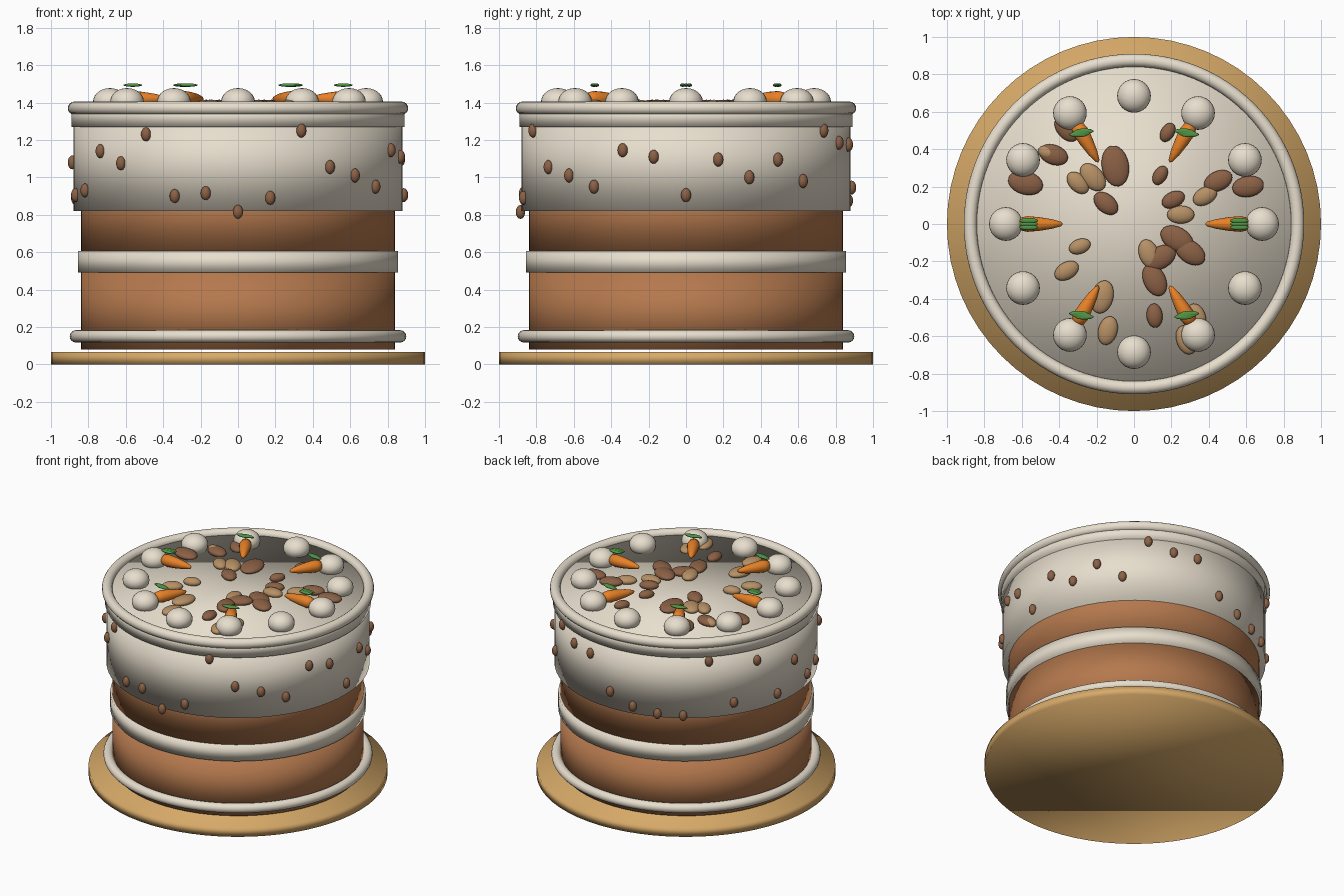
import bpy
import bmesh
from math import sin, cos, pi, radians
from mathutils import Matrix

default = bpy.data.objects.get("Cube")
if default:
    bpy.data.objects.remove(default, do_unlink=True)


def material(name, r, g, b):
    mat = bpy.data.materials.new(name)
    mat.use_nodes = True
    mat.diffuse_color = (r, g, b, 1)
    mat.node_tree.nodes["Principled BSDF"].inputs["Base Color"].default_value = (r, g, b, 1)
    return mat


frosting = material("cream_frosting", 0.80, 0.73, 0.61)
sponge = material("brown_sponge", 0.46, 0.19, 0.075)
gold = material("gold_board", 0.68, 0.40, 0.14)
walnut = material("dark_walnut", 0.26, 0.12, 0.06)
pecan = material("tan_pecan", 0.47, 0.28, 0.13)
orange = material("carrot_orange", 0.80, 0.22, 0.02)
green = material("leaf_green", 0.08, 0.30, 0.06)


def finish_mesh(bm, name, mat):
    """Turn a bmesh into a smooth mesh of one colour."""
    mesh = bpy.data.meshes.new(name)
    bm.to_mesh(mesh)
    bm.free()
    mesh.materials.append(mat)
    mesh.shade_smooth()
    return mesh


def place(name, mesh, location, scale=(1, 1, 1), turn=0):
    obj = bpy.data.objects.new(name, mesh)
    obj.location = location
    obj.scale = scale
    obj.rotation_euler.z = turn
    bpy.context.collection.objects.link(obj)
    return obj


def cylinder(name, mat, radius, bottom, top):
    bm = bmesh.new()
    bmesh.ops.create_cone(bm, cap_ends=True, segments=64, radius1=radius,
                          radius2=radius, depth=top - bottom)
    place(name, finish_mesh(bm, name, mat), (0, 0, (bottom + top) / 2))


def ring(name, mat, radius, thickness, height):
    bpy.ops.mesh.primitive_torus_add(major_radius=radius, minor_radius=thickness,
                                     major_segments=96, minor_segments=16,
                                     location=(0, 0, height))
    obj = bpy.context.object
    obj.name = name
    obj.data.materials.append(mat)
    obj.data.shade_smooth()


def ball_mesh(name, mat):
    bm = bmesh.new()
    bmesh.ops.create_uvsphere(bm, u_segments=24, v_segments=14, radius=1)
    return finish_mesh(bm, name, mat)


def carrot_mesh():
    """Spin a tapered outline around its long axis, tip pointing inward."""
    outline = [(0.38, 0), (0.39, 0.012), (0.44, 0.026), (0.51, 0.037),
               (0.57, 0.042), (0.605, 0.034), (0.62, 0)]
    bm = bmesh.new()
    verts = [bm.verts.new((along, 0, out)) for along, out in outline]
    edges = [bm.edges.new(pair) for pair in zip(verts, verts[1:])]
    bmesh.ops.spin(bm, geom=verts + edges, cent=(0, 0, 0), axis=(1, 0, 0),
                   angle=2 * pi, steps=16)
    bmesh.ops.remove_doubles(bm, verts=bm.verts, dist=0.0005)
    bmesh.ops.recalc_face_normals(bm, faces=bm.faces)
    return finish_mesh(bm, "carrot", orange)


# Board, sponge layers and frosting
cylinder("cake_board", gold, 1.0, 0, 0.065)
cylinder("lower_sponge", sponge, 0.84, 0.08, 0.49)
cylinder("cream_filling", frosting, 0.855, 0.49, 0.605)
cylinder("upper_sponge", sponge, 0.84, 0.605, 1.015)
cylinder("side_frosting", frosting, 0.88, 0.82, 1.33)
cylinder("top_frosting", frosting, 0.89, 1.27, 1.37)
ring("top_piped_rim", frosting, 0.875, 0.035, 1.37)
ring("base_piped_rim", frosting, 0.867, 0.033, 0.15)

# Ring of frosting dollops
dollop = ball_mesh("dollop", frosting)
for i in range(12):
    turn = i * pi / 6
    place("frosting_dollop", dollop, (0.685 * cos(turn), 0.685 * sin(turn), 1.405),
          (0.09, 0.09, 0.072))

# Carrots, each with three small leaves across its wide end
carrot = carrot_mesh()
leaf = ball_mesh("leaf", green)
for i in range(6):
    turn = i * pi / 3
    place("carrot", carrot, (0, 0, 1.42), turn=turn)
    spin = Matrix.Rotation(turn, 3, "Z")
    for side in (-1, 0, 1):
        x, y, z = spin @ Matrix.Translation((0.563, side * 0.018, 1.493)).translation
        place("carrot_leaf", leaf, (x, y, z), (0.05, 0.014, 0.009))

# Nut pieces pressed into the side, evenly spaced at varied heights
walnut_ball = ball_mesh("walnut", walnut)
pecan_ball = ball_mesh("pecan", pecan)
side_heights = [0.815, 0.89, 1.25, 1.055, 1.01, 0.95, 1.145, 1.11,
                0.905, 1.095, 1.0, 1.095, 0.98, 1.25, 1.185, 1.175,
                0.945, 0.875, 0.845, 0.84, 1.235, 0.91, 1.185, 0.89,
                1.08, 0.905, 0.93, 1.14, 1.075, 1.23, 0.9, 0.915]
for i, height in enumerate(side_heights):
    turn = i * pi / 16 - pi / 2
    place("side_nut", walnut_ball, (0.885 * cos(turn), 0.885 * sin(turn), height),
          (0.025, 0.027, 0.037), turn)

# Nuts scattered on top: x, y, direction of the long axis, half length
top_walnuts = [
    (0.18, 0.49, 60, 0.055), (0.14, 0.26, 60, 0.055), (-0.10, 0.31, 100, 0.11),
    (-0.15, 0.11, -40, 0.075), (-0.43, 0.37, -20, 0.08), (-0.36, 0.51, -50, 0.08),
    (-0.58, 0.22, -15, 0.095), (0.11, -0.49, 95, 0.065), (0.11, -0.30, 115, 0.09),
    (0.14, -0.18, 30, 0.09), (0.23, -0.08, -30, 0.095), (0.30, -0.15, -35, 0.09),
    (0.21, 0.13, 25, 0.065), (0.45, 0.23, 25, 0.08), (0.61, 0.20, 10, 0.085)]
top_pecans = [
    (-0.22, 0.25, -50, 0.085), (-0.30, 0.22, -45, 0.07), (-0.46, 0.38, -20, 0.055),
    (-0.29, -0.12, 20, 0.06), (-0.36, -0.25, 30, 0.07), (-0.17, -0.39, 75, 0.09),
    (-0.14, -0.57, 75, 0.078), (0.08, -0.16, 110, 0.08), (0.25, 0.05, 0, 0.073),
    (0.38, 0.15, 30, 0.07), (0.33, -0.51, 100, 0.085), (0.28, -0.62, 110, 0.08)]
for name, ball, nuts in (("top_walnut", walnut_ball, top_walnuts),
                         ("top_pecan", pecan_ball, top_pecans)):
    for x, y, angle, size in nuts:
        place(name, ball, (x, y, 1.385), (size, size * 0.66, 0.03), radians(angle))
